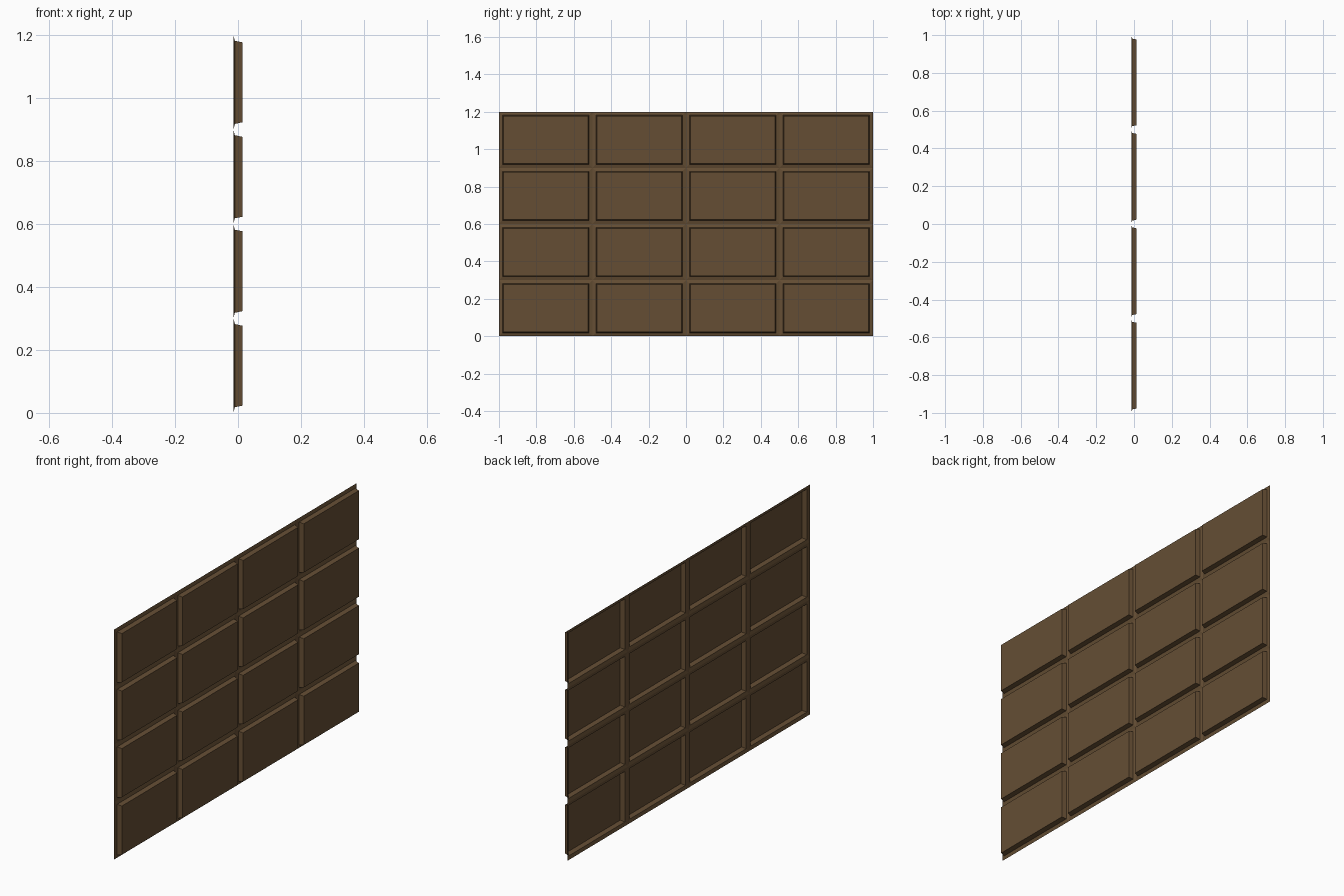
import bpy, bmesh

if "Cube" in bpy.data.objects:
    bpy.data.objects.remove(bpy.data.objects["Cube"])

COLS, ROWS = 4, 4
W, H = 0.5, 0.3
# cell profile: (inset from cell edge, x depth)
PROFILE = [(0.0, -0.0145), (0.018, -0.010), (0.023, 0.0135)]

choc = bpy.data.materials.new("dark brown")
choc.diffuse_color = (0.130, 0.076, 0.034, 1)
choc.use_nodes = True
choc.node_tree.nodes["Principled BSDF"].inputs["Base Color"].default_value = choc.diffuse_color


def ring(bm, y, z, inset, x):
    """Rectangle of vertices inset from one cell's edge."""
    a, b, c, d = y + inset, y + W - inset, z + inset, z + H - inset
    return [bm.verts.new((x, p, q)) for p, q in ((a, c), (b, c), (b, d), (a, d))]


def raised_tile(bm, y, z):
    """Sloped rim, steep side and flat face; open and hollow at the back."""
    rings = [ring(bm, y, z, i, x) for i, x in PROFILE]
    for lo, hi in zip(rings, rings[1:]):
        for k in range(4):
            n = (k + 1) % 4
            bm.faces.new((lo[k], lo[n], hi[n], hi[k]))
    bm.faces.new(rings[-1])


# pressed sheet of raised tiles
bm = bmesh.new()
for c in range(COLS):
    for r in range(ROWS):
        raised_tile(bm, -1 + c * W, r * H)
bmesh.ops.remove_doubles(bm, verts=bm.verts, dist=0.0005)
mesh = bpy.data.meshes.new("tiled_panel")
bm.to_mesh(mesh)
bm.free()
mesh.materials.append(choc)
panel = bpy.data.objects.new("tiled_panel", mesh)
bpy.context.collection.objects.link(panel)
